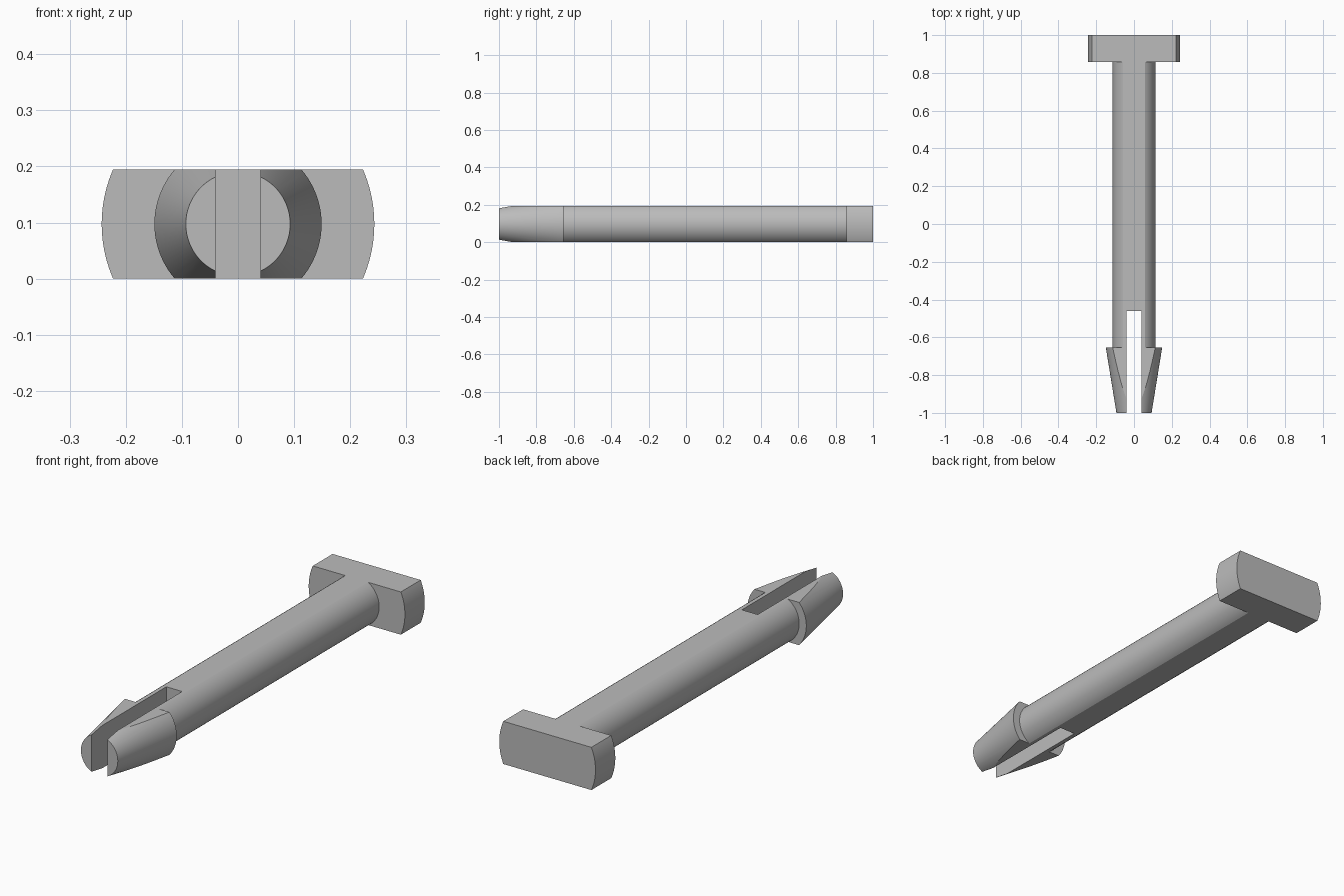
import bpy
import bmesh
import math
from mathutils import Matrix, Vector

if "Cube" in bpy.data.objects:
    bpy.data.objects.remove(bpy.data.objects["Cube"], do_unlink=True)

HALF = 0.0975      # half thickness between the two flats
SLOT = 0.04        # half width of the slot
SHAFT_R = 0.113
SHOULDER_Y, SLOT_END_Y, HEAD_Y = -0.655, -0.46, 0.857

grey = bpy.data.materials.new("plain_grey")
grey.use_nodes = True
GREY = (0.5, 0.5, 0.5, 1)
grey.diffuse_color = GREY
grey.node_tree.nodes["Principled BSDF"].inputs["Base Color"].default_value = GREY


def slice_off(bm, point, normal):
    """Remove everything beyond a plane and close the cut."""
    bmesh.ops.bisect_plane(bm, geom=bm.verts[:] + bm.edges[:] + bm.faces[:],
                           plane_co=point, plane_no=normal, clear_outer=True)
    rim = [e for e in bm.edges if e.is_boundary]
    bmesh.ops.holes_fill(bm, edges=rim, sides=0)


def turned_part(name, sections, side=0):
    """Round sections along y (y0, y1, r0, r1), flattened; side keeps one half of the slot."""
    bm = bmesh.new()
    for y0, y1, r0, r1 in sections:
        place = Matrix.Translation((0, (y0 + y1) / 2, 0)) @ Matrix.Rotation(-math.pi / 2, 4, "X")
        bmesh.ops.create_cone(bm, cap_ends=True, segments=96, radius1=r0, radius2=r1,
                              depth=y1 - y0, matrix=place)
    for s in (-1, 1):
        slice_off(bm, Vector((0, 0, s * HALF)), Vector((0, 0, s)))
    if side:
        slice_off(bm, Vector((side * SLOT, 0, 0)), Vector((-side, 0, 0)))
    bmesh.ops.recalc_face_normals(bm, faces=bm.faces[:])
    bmesh.ops.translate(bm, verts=bm.verts[:], vec=(0, 0, HALF))
    mesh = bpy.data.meshes.new(name)
    bm.to_mesh(mesh)
    bm.free()
    mesh.materials.append(grey)
    obj = bpy.data.objects.new(name, mesh)
    bpy.context.collection.objects.link(obj)
    bpy.ops.object.select_all(action="DESELECT")
    obj.select_set(True)
    bpy.context.view_layer.objects.active = obj
    bpy.ops.object.shade_smooth_by_angle(angle=math.radians(20))


# Flattened round head and shaft
turned_part("head", [(HEAD_Y, 1, 0.243, 0.243)])
turned_part("shaft", [(SLOT_END_Y, HEAD_Y, SHAFT_R, SHAFT_R)])

# Two barbed prongs either side of the slot
for name, side in (("left_prong", 1), ("right_prong", -1)):
    turned_part(name, [(-1, SHOULDER_Y, 0.093, 0.149),
                       (SHOULDER_Y, SLOT_END_Y, SHAFT_R, SHAFT_R)], side)
